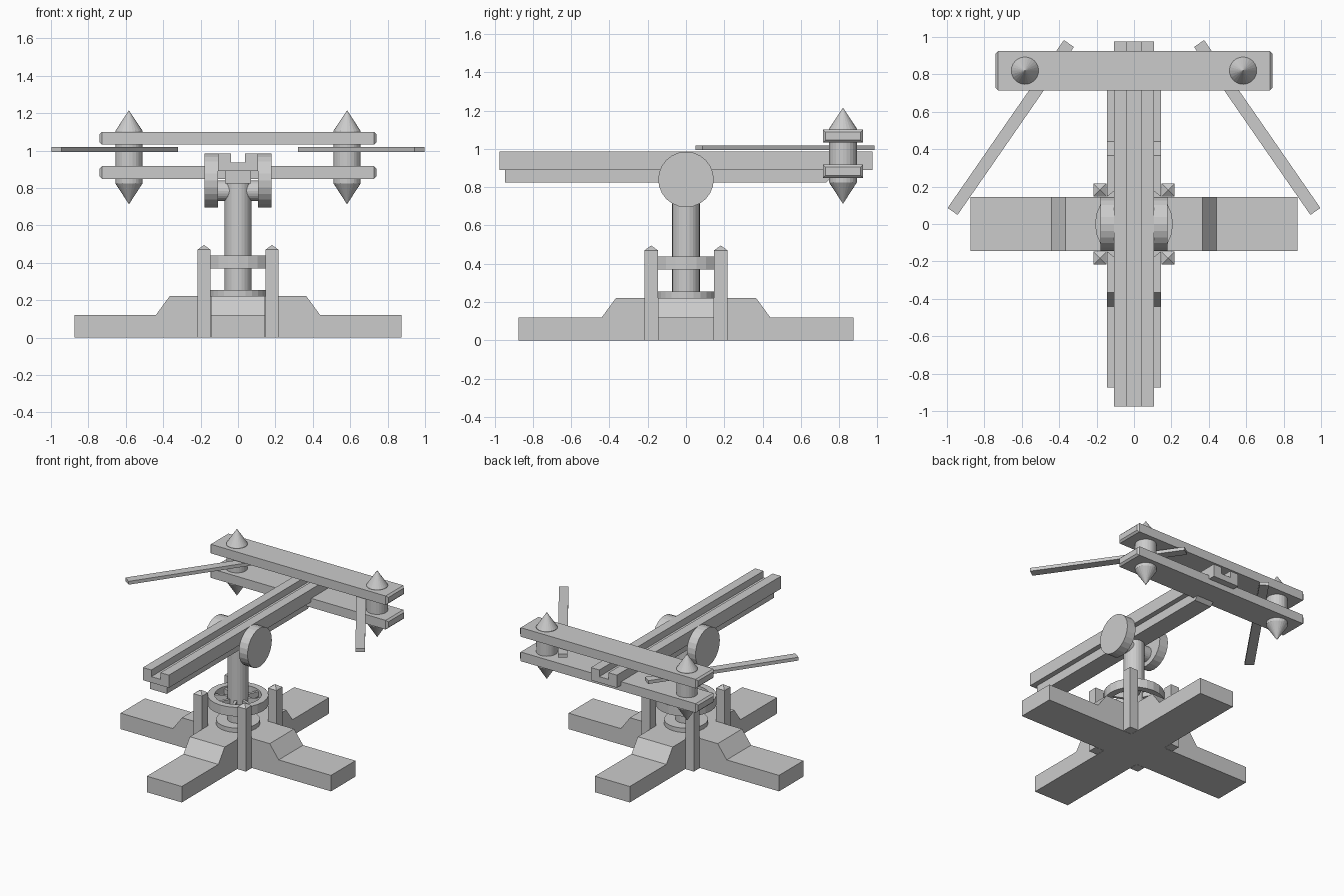
import bpy, bmesh
from math import pi, cos, sin, atan2
from mathutils import Matrix, Vector

if "Cube" in bpy.data.objects:
    bpy.data.objects.remove(bpy.data.objects["Cube"])


def finish(name, bm):
    bmesh.ops.recalc_face_normals(bm, faces=bm.faces)
    me = bpy.data.meshes.new(name)
    bm.to_mesh(me)
    bm.free()
    ob = bpy.data.objects.new(name, me)
    bpy.context.collection.objects.link(ob)
    return ob


def box(name, lo, hi, rot=0.0):
    """Box from its min and max corners, turned about the world z axis."""
    lo, hi = Vector(lo), Vector(hi)
    bm = bmesh.new()
    bmesh.ops.create_cube(bm, size=1, matrix=Matrix.Rotation(rot, 4, 'Z')
                          @ Matrix.Translation((lo + hi) / 2)
                          @ Matrix.Diagonal((*(hi - lo), 1)))
    return finish(name, bm)


def lathe(name, profile, loc=(0, 0, 0), axis='Z', closed=False, n=24):
    """Spin (radius, height) points into a solid."""
    bm = bmesh.new()
    vs = [bm.verts.new((r, 0, z)) for r, z in profile]
    pairs = list(zip(vs, vs[1:])) + ([(vs[-1], vs[0])] if closed else [])
    edges = [bm.edges.new(p) for p in pairs]
    bmesh.ops.spin(bm, geom=vs + edges, cent=(0, 0, 0), axis=(0, 0, 1),
                   angle=2 * pi, steps=n)
    bmesh.ops.remove_doubles(bm, verts=bm.verts, dist=1e-4)
    turn = Matrix.Rotation(pi / 2, 4, 'Y') if axis == 'X' else Matrix()
    bm.transform(Matrix.Translation(loc) @ turn)
    return finish(name, bm)


def drum(name, r, z0, z1, **kw):
    return lathe(name, [(0, z0), (r, z0), (r, z1), (0, z1)], **kw)


def prism(name, pts, half, rot=0.0):
    """Outline in the xz plane, extruded along y by +-half."""
    bm = bmesh.new()
    f = bm.faces.new([bm.verts.new((x, -half, z)) for x, z in pts])
    ext = bmesh.ops.extrude_face_region(bm, geom=[f])
    bmesh.ops.translate(bm, vec=(0, 2 * half, 0),
                        verts=[v for v in ext['geom'] if isinstance(v, bmesh.types.BMVert)])
    bm.transform(Matrix.Rotation(rot, 4, 'Z'))
    return finish(name, bm)


def board(name, z0, z1):
    """Cross board with chamfered ends."""
    ob = box(name, (-.74, .715, z0), (.74, .925, z1))
    bm = bmesh.new()
    bm.from_mesh(ob.data)
    ends = [f for f in bm.faces if abs(f.normal.x) > .9]
    bmesh.ops.bevel(bm, geom=[e for f in ends for e in f.edges], offset=.013,
                    segments=1, affect='EDGES')
    bm.to_mesh(ob.data)
    bm.free()


# Cross-shaped base
half_foot = [(.875, 0), (.875, .12), (.44, .12), (.365, .222)]
foot = half_foot + [(-x, z) for x, z in reversed(half_foot)]
prism("base_beam_x", foot, .145)
prism("base_beam_y", foot, .145, pi / 2)

# Corner posts with pyramid tips
for sx in (-1, 1):
    for sy in (-1, 1):
        lathe("corner_post", [(0, 0), (.0495, 0), (.0495, .47), (0, .495)], n=4)
        post = bpy.context.collection.objects[-1]
        post.data.transform(Matrix.Translation((.182 * sx, .182 * sy, 0))
                            @ Matrix.Rotation(pi / 4, 4, 'Z'))

# Turntable: bottom plate, column and spoked ring
drum("pivot_plate", .15, .21, .255)
drum("column", .072, .25, .84)
lathe("guide_ring", [(.16, .37), (.208, .37), (.208, .438), (.16, .438)], closed=True)
for i in range(8):
    box("ring_spoke", (.06, -.01, .385), (.17, .01, .425), i * pi / 4 + pi / 8)

# Tilting joint
drum("tilt_axle", .055, -.12, .12, loc=(0, 0, .785), axis='X')
for s in (-1, 1):
    drum("side_disc", .145, -.036, .036, loc=(.144 * s, 0, .84), axis='X')

# Stock: grooved rail over a narrower beam with a slanted back end
prism("grooved_rail", [(-.97, .89)] and
      [(-.108, .89), (.108, .89), (.108, .985), (.038, .985),
       (.038, .935), (-.038, .935), (-.038, .985), (-.108, .985)], .975)
prism("under_beam", [(-.945, .823), (.73, .823), (.80, .89), (-.945, .89)], .07, pi / 2)

# Spring frame
board("lower_board", .848, .917)
board("upper_board", 1.032, 1.1)
for s in (-1, 1):
    lathe("spring_drum", [(0, .713), (.073, .825), (.073, 1.105), (0, 1.215)],
          loc=(.583 * s, .82, 0))

# Bow arms
for s in (-1, 1):
    arm = box("bow_arm", (-.546, -.0325, .993), (.546, .0325, 1.018))
    arm.data.transform(Matrix.Translation((.659 * s, .516, 0))
                       @ Matrix.Rotation(atan2(.898, -.622 * s), 4, 'Z'))
